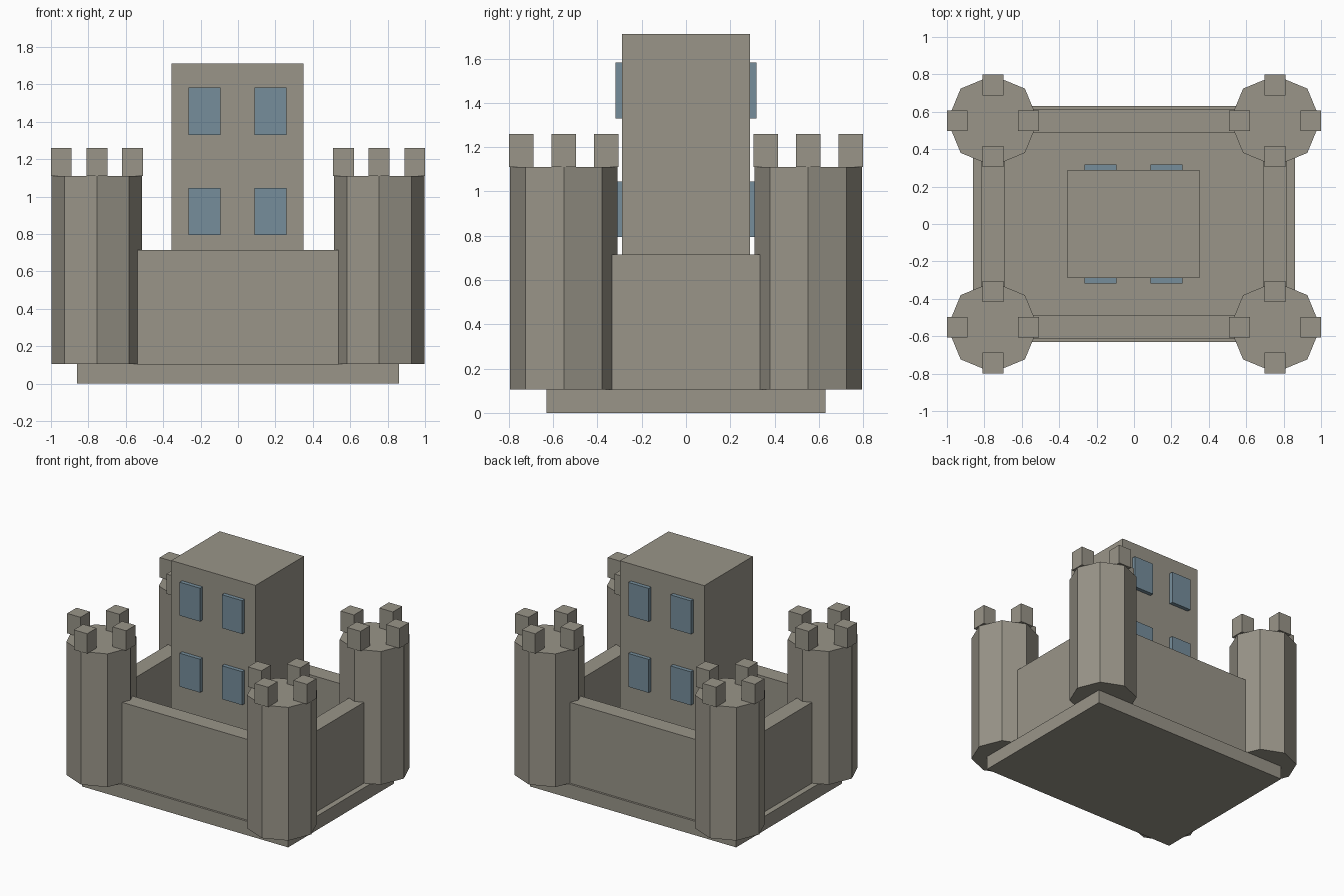
import bpy
from math import pi

if "Cube" in bpy.data.objects:
    bpy.data.objects.remove(bpy.data.objects["Cube"], do_unlink=True)


def make_material(name, rgb):
    mat = bpy.data.materials.new(name)
    mat.use_nodes = True
    mat.diffuse_color = (*rgb, 1)
    mat.node_tree.nodes["Principled BSDF"].inputs["Base Color"].default_value = (*rgb, 1)
    return mat


stone = make_material("grey stone", (0.32, 0.30, 0.25))
glass = make_material("blue glass", (0.18, 0.27, 0.33))


def finish(name, mat):
    obj = bpy.context.object
    obj.name = obj.data.name = name
    obj.data.materials.append(mat)
    return obj


def box(name, center, size, mat=stone):
    bpy.ops.mesh.primitive_cube_add(size=1, location=center)
    obj = bpy.context.object
    obj.scale = size
    bpy.ops.object.transform_apply(location=False, rotation=False, scale=True)
    return finish(name, mat)


BASE_TOP, WALL_TOP, TOWER_TOP, KEEP_TOP = 0.105, 0.715, 1.11, 1.71
TX, TY = 0.755, 0.552          # tower centres
THICK = 0.125                  # curtain wall thickness

# Base slab
box("base", (0, 0, BASE_TOP / 2), (1.72, 1.26, BASE_TOP))

# Curtain walls, ending inside the towers
wall_z, wall_h = (BASE_TOP + WALL_TOP) / 2, WALL_TOP - BASE_TOP
for s, end, side in ((-1, "front", "right"), (1, "back", "left")):
    box(end + "_wall", (0, s * TY, wall_z), (2 * TX, THICK, wall_h))
    box(side + "_wall", (s * TX, 0, wall_z), (THICK, 2 * TY, wall_h))

# Octagonal corner towers with four merlons each
for sx, side in ((-1, "right"), (1, "left")):
    for sy, end in ((-1, "front"), (1, "back")):
        name = f"{end}_{side}_tower"
        x, y = sx * TX, sy * TY
        bpy.ops.mesh.primitive_cylinder_add(
            vertices=8, radius=0.243, depth=TOWER_TOP - BASE_TOP,
            location=(x, y, (TOWER_TOP + BASE_TOP) / 2))
        finish(name, stone)
        for i, (dx, dy) in enumerate(((1, 0), (0, 1), (-1, 0), (0, -1))):
            box(f"{name}_merlon_{i + 1}",
                (x + dx * 0.19, y + dy * 0.192, TOWER_TOP + 0.075),
                (0.112, 0.112, 0.15))

# Central keep
KX = -0.003
box("keep", (KX, 0, (BASE_TOP + KEEP_TOP) / 2), (0.704, 0.578, KEEP_TOP - BASE_TOP))

# Raised windows on the front and back of the keep
for sy, end in ((-1, "front"), (1, "back")):
    for z, level in ((0.92, "lower"), (1.456, "upper")):
        for sx, side in ((-1, "right"), (1, "left")):
            box(f"{end}_{level}_{side}_window",
                (KX + sx * 0.176, sy * 0.289, z), (0.17, 0.06, 0.252), glass)
